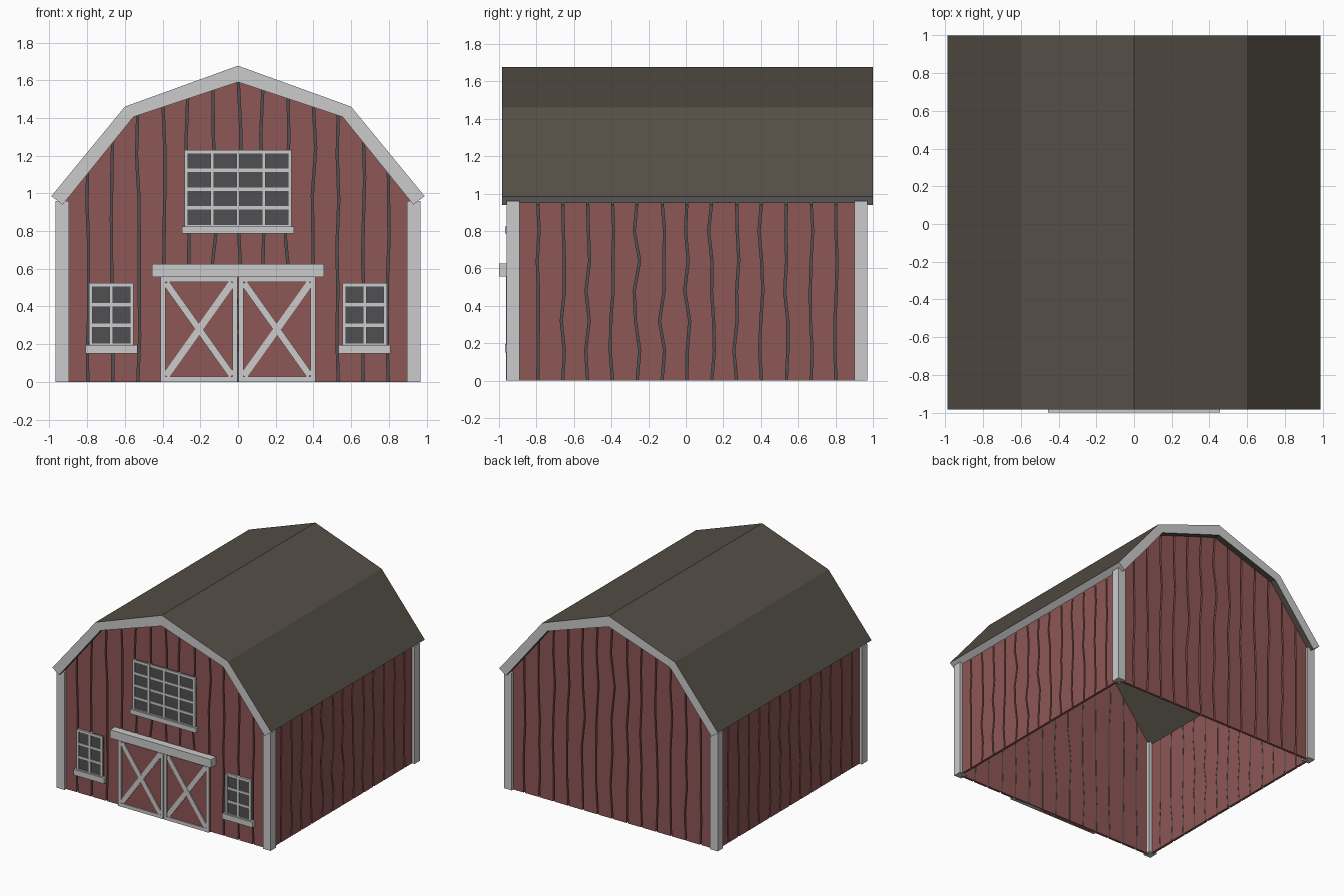
import bpy, bmesh, math, random
from mathutils import Matrix, Vector

if "Cube" in bpy.data.objects:
    bpy.data.objects.remove(bpy.data.objects["Cube"])

random.seed(4)
CY = 0.005           # centre of the barn body along y
HALF = 0.945         # outer face of the planks


def material(name, r, g, b):
    m = bpy.data.materials.new(name)
    m.diffuse_color = (r, g, b, 1)
    m.use_nodes = True
    m.node_tree.nodes["Principled BSDF"].inputs["Base Color"].default_value = m.diffuse_color
    return m


RED = material("red_boards", 0.27, 0.095, 0.09)
DARK = material("dark_lining", 0.08, 0.08, 0.085)
BROWN = material("roofing", 0.09, 0.077, 0.06)
GREY = material("trim", 0.8, 0.8, 0.8)


def finish(name, bm, *mats):
    bmesh.ops.recalc_face_normals(bm, faces=bm.faces)
    me = bpy.data.meshes.new(name)
    bm.to_mesh(me)
    bm.free()
    for m in mats:
        me.materials.append(m)
    ob = bpy.data.objects.new(name, me)
    bpy.context.collection.objects.link(ob)
    return ob


def add_box(bm, x0, x1, y0, y1, z0, z1, turn=0.0):
    mid = Vector(((x0 + x1) / 2, (y0 + y1) / 2, (z0 + z1) / 2))
    size = Matrix.Diagonal((x1 - x0, y1 - y0, z1 - z0, 1))
    bmesh.ops.create_cube(bm, size=1, matrix=Matrix.Translation(mid) @ Matrix.Rotation(turn, 4, 'Y') @ size)


def boxes(name, mat, *specs):
    bm = bmesh.new()
    for s in specs:
        add_box(bm, *s)
    return finish(name, bm, mat)


def gable_z(x):
    # underside of the roof plus a little tuck
    x = abs(x)
    z = 1.59 - x / 3 if x < 0.555 else 1.405 - (x - 0.555) * 1.24
    return z + 0.03


# Gambrel roof slab: brown sheets, grey gable ends and eaves
outer = [(-0.99, 0.985), (-0.6, 1.46), (0, 1.677), (0.6, 1.46), (0.99, 0.985)]
inner = [(0.93, 0.94), (0.555, 1.405), (0, 1.59), (-0.555, 1.405), (-0.93, 0.94)]
bm = bmesh.new()
loop = outer + inner
front = [bm.verts.new((x, -0.985, z)) for x, z in loop]
back = [bm.verts.new((x, 1.0, z)) for x, z in loop]
n = len(loop)
for i in range(n):
    j = (i + 1) % n
    f = bm.faces.new((front[i], front[j], back[j], back[i]))
    f.material_index = 1 if i in (4, 9) else 0
for ring in (front, back):
    for i in range(4):
        f = bm.faces.new((ring[i], ring[i + 1], ring[8 - i], ring[9 - i]))
        f.material_index = 1
finish("roof", bm, BROWN, GREY)

# Dark lining behind the boards, open below
bm = bmesh.new()
w = HALF - 0.018
prof = [(-w, 0), (-w, 0.97), (-0.56, 1.43), (0, 1.62), (0.56, 1.43), (w, 0.97), (w, 0)]
ends = [[bm.verts.new((x, CY + s * w, z)) for x, z in prof] for s in (-1, 1)]
for e in ends:
    bm.faces.new(e)
for i in (0, 5):
    bm.faces.new((ends[0][i], ends[0][i + 1], ends[1][i + 1], ends[1][i]))
finish("wall_lining", bm, DARK)


def plank_wall(name, angle, top):
    # fourteen boards with crooked gaps between them
    count, levels = 14, 6
    seams = []
    for i in range(count + 1):
        u = -0.93 + 1.86 * i / count
        amp = 0.004 + 0.016 * (1 - abs(u))
        if i in (0, count):
            amp = 0
        seams.append([u + (random.uniform(-amp, amp) if 0 < k < levels else 0)
                      for k in range(levels + 1)])
    bm = bmesh.new()
    gap = 0.006
    for i in range(count):
        rows = []
        for k in range(levels + 1):
            row = []
            for s, d in ((i, gap), (i + 1, -gap)):
                base = seams[s][0]
                z = top(base) * k / levels
                for y in (-HALF, -HALF + 0.02):
                    row.append(bm.verts.new((seams[s][k] + d, y, z)))
            rows.append((row[0], row[2], row[3], row[1]))
        for a, b in zip(rows, rows[1:]):
            for q in range(4):
                r = (q + 1) % 4
                bm.faces.new((a[q], a[r], b[r], b[q]))
        bm.faces.new(rows[0])
        bm.faces.new(rows[-1])
    bm.transform(Matrix.Translation((0, CY, 0)) @ Matrix.Rotation(angle, 4, 'Z'))
    finish(name, bm, RED)


plank_wall("front_boards", 0, gable_z)
plank_wall("back_boards", math.pi, gable_z)
plank_wall("right_boards", math.pi / 2, lambda u: 0.96)
plank_wall("left_boards", -math.pi / 2, lambda u: 0.96)

# Corner posts
for sx, side in ((-1, "left"), (1, "right")):
    for sy, end in ((-1, "front"), (1, "back")):
        x, y = sx * 0.9325, CY + sy * 0.9305
        boxes(f"{end}_{side}_post", GREY,
              (x - 0.035, x + 0.035, y - 0.035, y + 0.035, 0, 0.96))


# Windows: dark glass, thin frame, glazing bars and a sill
def window(name, cx, hw, z0, z1, cols, rows, sill_hw, sill_z):
    b, t, yf, yb = 0.009, 0.009, -0.958, -0.93
    boxes(name + "_glass", DARK, (cx - hw, cx + hw, -0.95, yb, z0, z1))
    bars = []
    for i in range(cols + 1):
        x = cx - hw + b + (2 * hw - 2 * b) * i / cols
        bars.append((x - t, x + t, yf, yb, z0, z1))
    for i in range(rows + 1):
        z = z0 + b + (z1 - z0 - 2 * b) * i / rows
        bars.append((cx - hw, cx + hw, yf + 0.001, yb, z - t, z + t))
    boxes(name + "_frame", GREY, *bars)
    boxes(name + "_sill", GREY, (cx - sill_hw, cx + sill_hw, -0.969, yb, *sill_z))


window("loft_window", 0, 0.283, 0.815, 1.23, 4, 4, 0.298, (0.787, 0.825))
for sx, side in ((-1, "left"), (1, "right")):
    window(side + "_window", sx * 0.672, 0.117, 0.185, 0.525, 2, 3, 0.138, (0.15, 0.195))

# Sliding doors with crossed braces
for sx, side in ((-1, "left"), (1, "right")):
    x0, x1 = sorted((sx * 0.003, sx * 0.41))
    z0, z1, yf, yb = 0.0, 0.57, -0.962, -0.93
    boxes(side + "_door_panel", RED, (x0, x1, -0.952, yb, z0, z1))
    parts = [(x0, x0 + 0.025, yf, yb, z0, z1), (x1 - 0.025, x1, yf, yb, z0, z1),
             (x0, x1, yf + 0.001, yb, z0, 0.028), (x0, x1, yf + 0.001, yb, 0.53, z1)]
    cx, run, rise = (x0 + x1) / 2, 0.355, 0.5
    length, tilt = math.hypot(run, rise) - 0.01, math.atan2(rise, run)
    for k, turn in enumerate((tilt, -tilt)):
        parts.append((cx - length / 2, cx + length / 2, yf + 0.002 + k * 0.001, yb,
                      0.279 - 0.018, 0.279 + 0.018, turn))
    boxes(side + "_door_frame", GREY, *parts)

# Door track cover
boxes("door_rail", GREY, (-0.457, 0.457, -1.0, -0.93, 0.557, 0.625))
